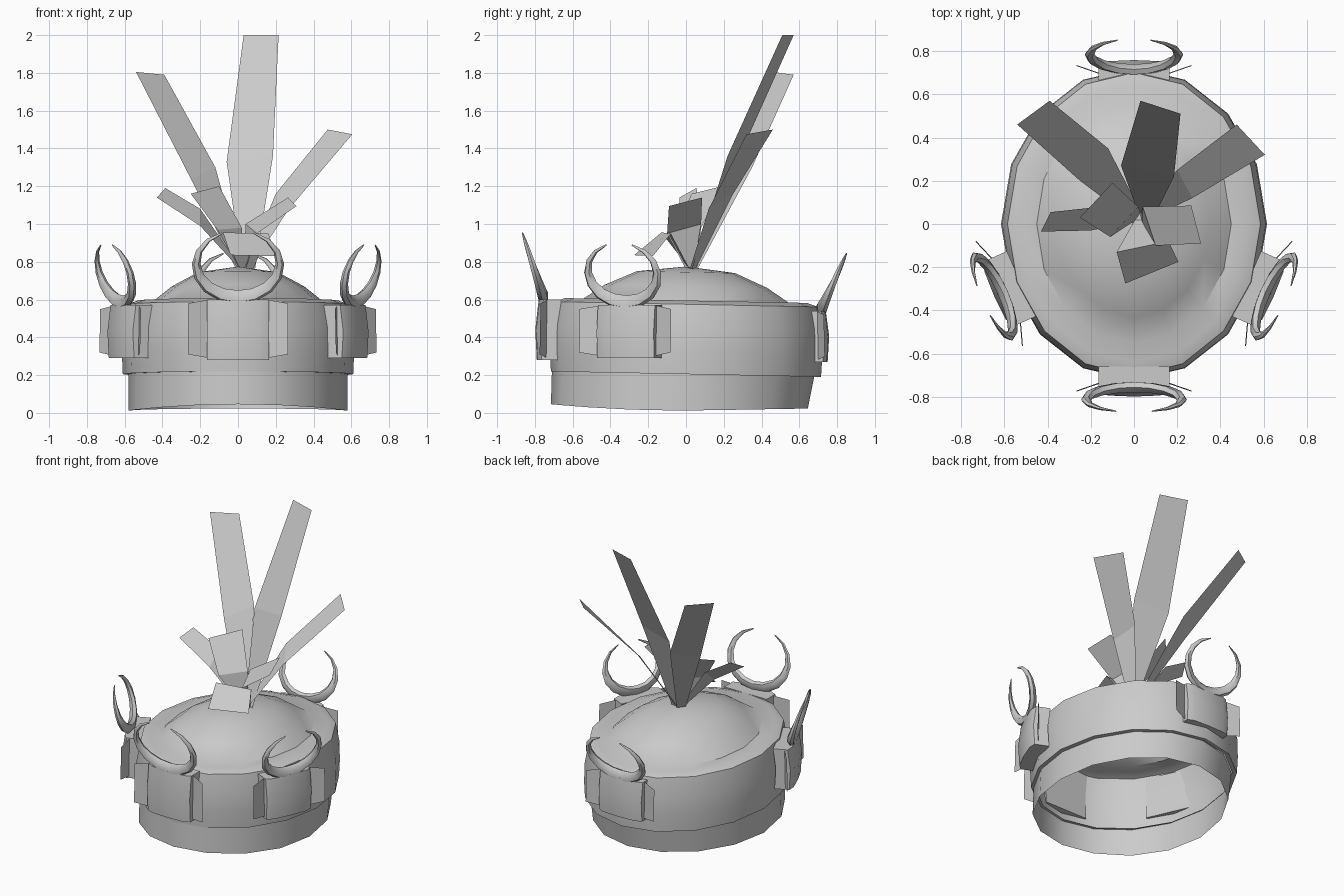
import bpy, bmesh, math
from mathutils import Vector

if "Cube" in bpy.data.objects:
    bpy.data.objects.remove(bpy.data.objects["Cube"])

grey = bpy.data.materials.new("light grey")
grey.diffuse_color = (0.6, 0.6, 0.6, 1)
grey.use_nodes = True
grey.node_tree.nodes["Principled BSDF"].inputs["Base Color"].default_value = grey.diffuse_color


def make(name, verts, faces, smooth=None):
    me = bpy.data.meshes.new(name)
    me.from_pydata([tuple(v) for v in verts], [], faces)
    me.materials.append(grey)
    ob = bpy.data.objects.new(name, me)
    bpy.context.collection.objects.link(ob)
    if smooth:
        bpy.ops.object.select_all(action='DESELECT')
        bpy.context.view_layer.objects.active = ob
        ob.select_set(True)
        bpy.ops.object.shade_smooth_by_angle(angle=math.radians(smooth))
    return ob


def loft(rings, closed_top=None):
    """Join equal rings of points with quads, optionally ending in a point."""
    n = len(rings[0])
    verts = [p for r in rings for p in r]
    faces = [(i * n + j, i * n + (j + 1) % n, (i + 1) * n + (j + 1) % n, (i + 1) * n + j)
             for i in range(len(rings) - 1) for j in range(n)]
    if closed_top:
        verts.append(closed_top)
        k = (len(rings) - 1) * n
        faces += [(k + j, k + (j + 1) % n, len(verts) - 1) for j in range(n)]
    return verts, faces


def oval(rx, ry, z, tilt=0.02, cy=0):
    ring = []
    for j in range(16):
        a = math.tau * j / 16
        x, y = rx * math.sin(a), -ry * math.cos(a) + cy
        ring.append((-x, y, z - tilt * y))
    return [ring[-j % 16] for j in range(16)]


# Cap: thick rolled band with a shallow valley and a low dome
cap = [(0.575, 0.69, 0.205), (0.61, 0.715, 0.205), (0.615, 0.722, 0.32), (0.61, 0.72, 0.45),
       (0.585, 0.70, 0.575), (0.53, 0.64, 0.595), (0.45, 0.55, 0.59), (0.35, 0.43, 0.67),
       (0.21, 0.26, 0.745)]
make("cap", *loft([oval(*r) for r in cap], (0, 0, 0.775)), smooth=40)

# Headband: open strip below the cap with an uneven lower edge
top = oval(0.58, 0.695, 0.21, cy=-0.015)
low = [(x, y - 0.005, 0.012 + 0.033 * max(0, -y / 0.7) ** 2 + 0.012 * max(0, y / 0.7))
       for x, y, z in oval(0.58, 0.68, 0, cy=-0.03)]
make("headband", *loft([low, top]), smooth=40)


# Ornaments: holder block, side flaps and crescent, repeated on four sides
def ornament(side, angle, cx, cy, z0, z1, rx, hz0, hz1, lean):
    out = Vector((math.cos(angle), math.sin(angle), 0))
    along = Vector((-out.y, out.x, 0))
    up = Vector((0, 0, 1))
    base = Vector((cx, cy, 0))

    def at(u, o, z):
        return base + along * u + out * o + up * z

    # Holder block with rounded outer corners
    prof = [(-0.165, -0.06), (-0.165, 0.035), (-0.12, 0.055), (0, 0.06),
            (0.12, 0.055), (0.165, 0.035), (0.165, -0.06)]
    v, f = loft([[at(u, o + d, z) for u, o in prof]
                 for z, d in ((z0, 0), ((z0 + z1) / 2, 0.008), (z1, -0.01))])
    f += [tuple(reversed(range(7))), tuple(range(14, 21))]
    make(side + "_holder", v, f, smooth=40)

    # Flaps flaring out beside the holder
    for s, word in ((-1, "first"), (1, "second")):
        v = [at(s * 0.15, 0.005, z0 + 0.01), at(s * 0.265, 0.045, z0 + 0.03),
             at(s * 0.265, 0.04, z1 - 0.02), at(s * 0.15, 0.0, z1)]
        make(f"{side}_{word}_flap", v, [(0, 1, 2, 3)])

    # Tapered crescent, open at the top and leaning outward
    steps, rings = 14, []
    mid, rz = (hz0 + hz1) / 2, (hz1 - hz0) / 2
    for i in range(steps + 1):
        q = 2 * i / steps - 1
        t = q * math.radians(158)
        r = 0.004 + 0.033 * (1 - abs(q) ** 1.5)
        h = -math.cos(t)
        c = at(rx * math.sin(t), 0.025 + lean * (h + 1) / 2, mid + rz * h)
        radial = along * math.sin(t) + up * h
        normal = out - up * 0.3
        rings.append([c + radial * r * math.cos(k * math.tau / 6)
                      + normal * 0.75 * r * math.sin(k * math.tau / 6) for k in range(6)])
    v, f = loft(rings)
    f += [tuple(reversed(range(6))), tuple(range(steps * 6, steps * 6 + 6))]
    make(side + "_crescent", v, f, smooth=50)


ornament("front", -math.pi / 2, 0, -0.73, 0.28, 0.6, 0.222, 0.612, 0.965, 0.115)
ornament("back", math.pi / 2, 0, 0.69, 0.27, 0.54, 0.205, 0.545, 0.855, 0.14)
ornament("right", math.radians(-24), 0.585, -0.305, 0.29, 0.57, 0.2, 0.585, 0.9, 0.1)
ornament("left", math.radians(204), -0.585, -0.305, 0.29, 0.57, 0.2, 0.585, 0.9, 0.1)

# Feathers: flat bent blades (tip pair, middle pair, base pair)
feathers = {
    "tall_feather": [(.03, .57, 2), (.215, .51, 2), (.185, .22, 1.36), (-.06, .27, 1.33),
                     (.09, .03, .76), (.02, .05, .76)],
    "left_feather": [(-.54, .46, 1.805), (-.39, .57, 1.79), (-.12, .35, 1.3), (-.25, .2, 1.24),
                     (.03, .06, .76), (-.01, .02, .76)],
    "right_feather": [(.475, .46, 1.5), (.605, .32, 1.475), (.27, .12, 1.08), (.2, .25, 1.16),
                      (.06, .02, .76), (.03, .05, .76)],
    "low_left_feather": [(-.43, -.035, 1.14), (-.385, .055, 1.19), (-.2, .075, 1.08),
                         (-.2, -.03, .99), (.02, .05, .76), (.01, .01, .76)],
    "short_left_feather": [(-.25, .03, 1.16), (-.1, .19, 1.2), (.02, .08, .98),
                           (-.11, -.06, .97), (.03, .05, .76), (.01, .02, .76)],
    "short_right_feather": [(.265, .085, 1.14), (.31, -.09, 1.095), (.1, -.1, .95),
                            (.04, .08, 1.0), (.04, 0, .76), (.03, .04, .76)],
    "front_feather": [(-.04, -.275, .835), (.205, -.175, .83), (.16, -.08, .95),
                      (-.08, -.13, .955), (.08, .02, .76), (.01, .03, .76)],
}
for name, pts in feathers.items():
    make(name, pts, [(0, 1, 2, 3), (3, 2, 4, 5)])

# Consistent outward normals on the closed and open shells
for ob in bpy.context.collection.objects:
    bm = bmesh.new()
    bm.from_mesh(ob.data)
    bmesh.ops.recalc_face_normals(bm, faces=bm.faces)
    bm.to_mesh(ob.data)
    bm.free()
